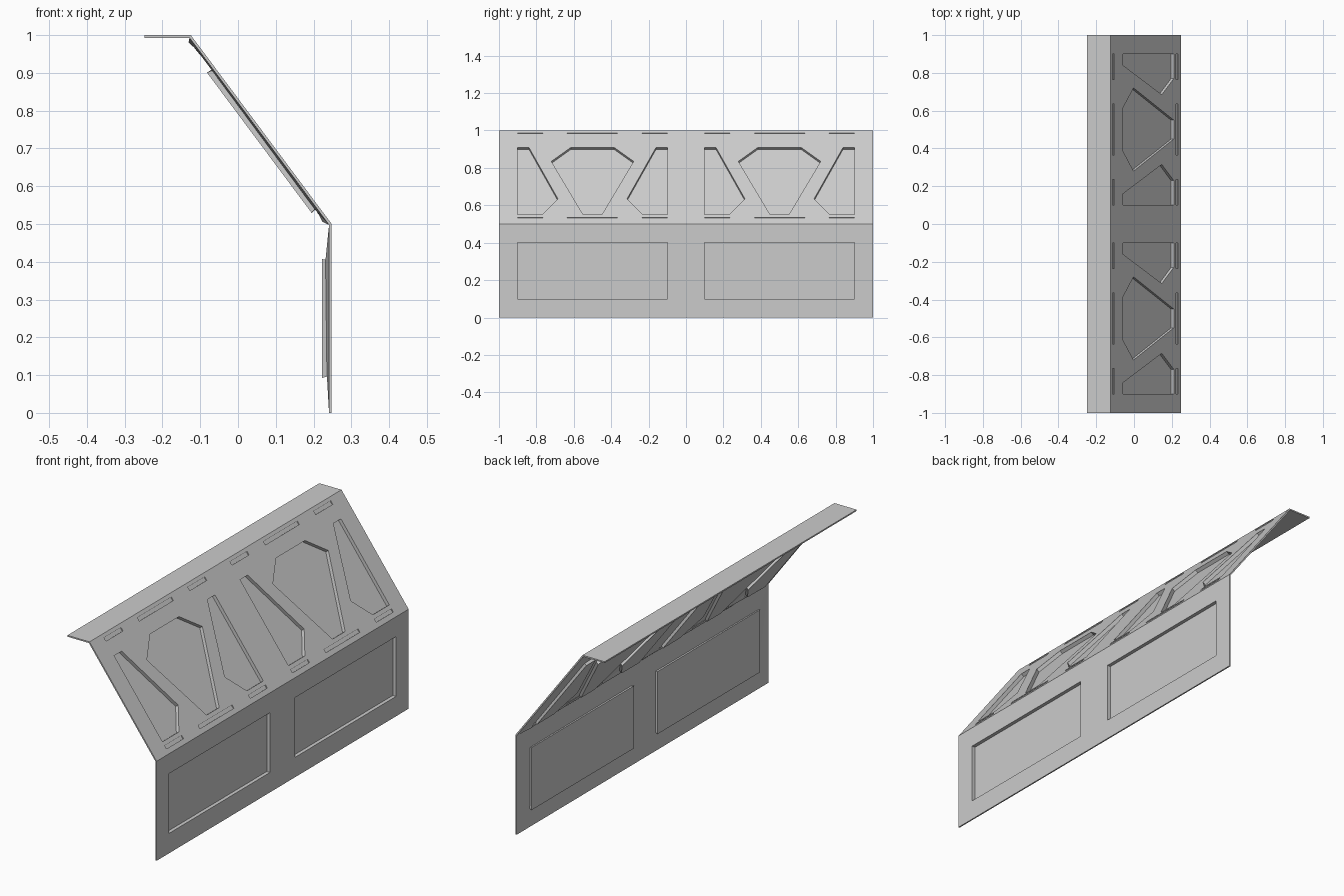
import bpy, bmesh
from mathutils import Vector

if "Cube" in bpy.data.objects:
    bpy.data.objects.remove(bpy.data.objects["Cube"])

X, FOLD = 0.248, -0.125          # outer x, fold x at the top
DEPTH, SLOT, THICK = 0.018, 0.005, 0.007
bm = bmesh.new()

# positions on the two panelled faces, from (y, z)
def slope(y, z):
    return Vector((X + (FOLD - X) * (z - 0.5) / 0.5, y, z))

def upright(y, z):
    return Vector((X, y, z))

SLOPE_N = Vector((0.5, 0, X - FOLD)).normalized()
UP_N = Vector((1, 0, 0))

def rect(y0, y1, z0, z1):
    return [(y0, z0), (y1, z0), (y1, z1), (y0, z1)]

def ring(points):
    verts = [bm.verts.new(p) for p in points]
    return verts, [bm.edges.new((verts[i - 1], verts[i])) for i in range(len(verts))]

# flat face with recessed pockets
def panel(place, normal, outline, pockets):
    edges = ring([place(*p) for p in outline])[1]
    for shape, depth in pockets:
        top, e = ring([place(*p) for p in shape])
        edges += e
        low = [bm.verts.new(v.co - normal * depth) for v in top]
        for i in range(len(top)):
            bm.faces.new((top[i - 1], top[i], low[i], low[i - 1]))
        bm.faces.new(low)
    bmesh.ops.triangle_fill(bm, use_beauty=True, use_dissolve=False,
                            edges=edges, normal=normal)

# pocket shapes of one bay, relative to the bay centre
side = [(-0.4, 0.91), (-0.34, 0.91), (-0.185, 0.635), (-0.27, 0.55), (-0.4, 0.55)]
middle = [(-0.115, 0.91), (0.115, 0.91), (0.22, 0.835),
          (0.05, 0.55), (-0.05, 0.55), (-0.22, 0.835)]
bay = [(side, DEPTH), ([(-y, z) for y, z in side], DEPTH), (middle, DEPTH)]
for z0, z1 in ((0.52, 0.534), (0.971, 0.986)):
    for y0, y1 in ((-0.4, -0.265), (-0.135, 0.135), (0.265, 0.4)):
        bay.append((rect(y0, y1, z0, z1), SLOT))

slope_pockets, low_pockets = [], []
for c in (-0.5, 0.5):
    slope_pockets += [([(y + c, z) for y, z in s], d) for s, d in bay]
    low_pockets.append((rect(c - 0.4, c + 0.4, 0.1, 0.4), DEPTH))

panel(slope, SLOPE_N, rect(-1, 1, 0.5, 1), slope_pockets)
panel(upright, UP_N, rect(-1, 1, 0, 0.5), low_pockets)

# top flange
ring_verts = [bm.verts.new(p) for p in
              ((-X, -1, 1), (FOLD, -1, 1), (FOLD, 1, 1), (-X, 1, 1))]
bm.faces.new(ring_verts)

bmesh.ops.remove_doubles(bm, verts=bm.verts[:], dist=1e-5)
bmesh.ops.recalc_face_normals(bm, faces=bm.faces[:])
bm.normal_update()
flange = max(bm.faces, key=lambda f: -f.calc_center_median().x)
if flange.normal.z < 0:
    bmesh.ops.reverse_faces(bm, faces=bm.faces[:])

mesh = bpy.data.meshes.new("wall_panel")
bm.to_mesh(mesh)
bm.free()
wall = bpy.data.objects.new("wall_panel", mesh)
bpy.context.collection.objects.link(wall)

# sheet thickness, grown toward the back
mod = wall.modifiers.new("thickness", 'SOLIDIFY')
mod.thickness = THICK
mod.offset = -1
mod.use_even_offset = True
